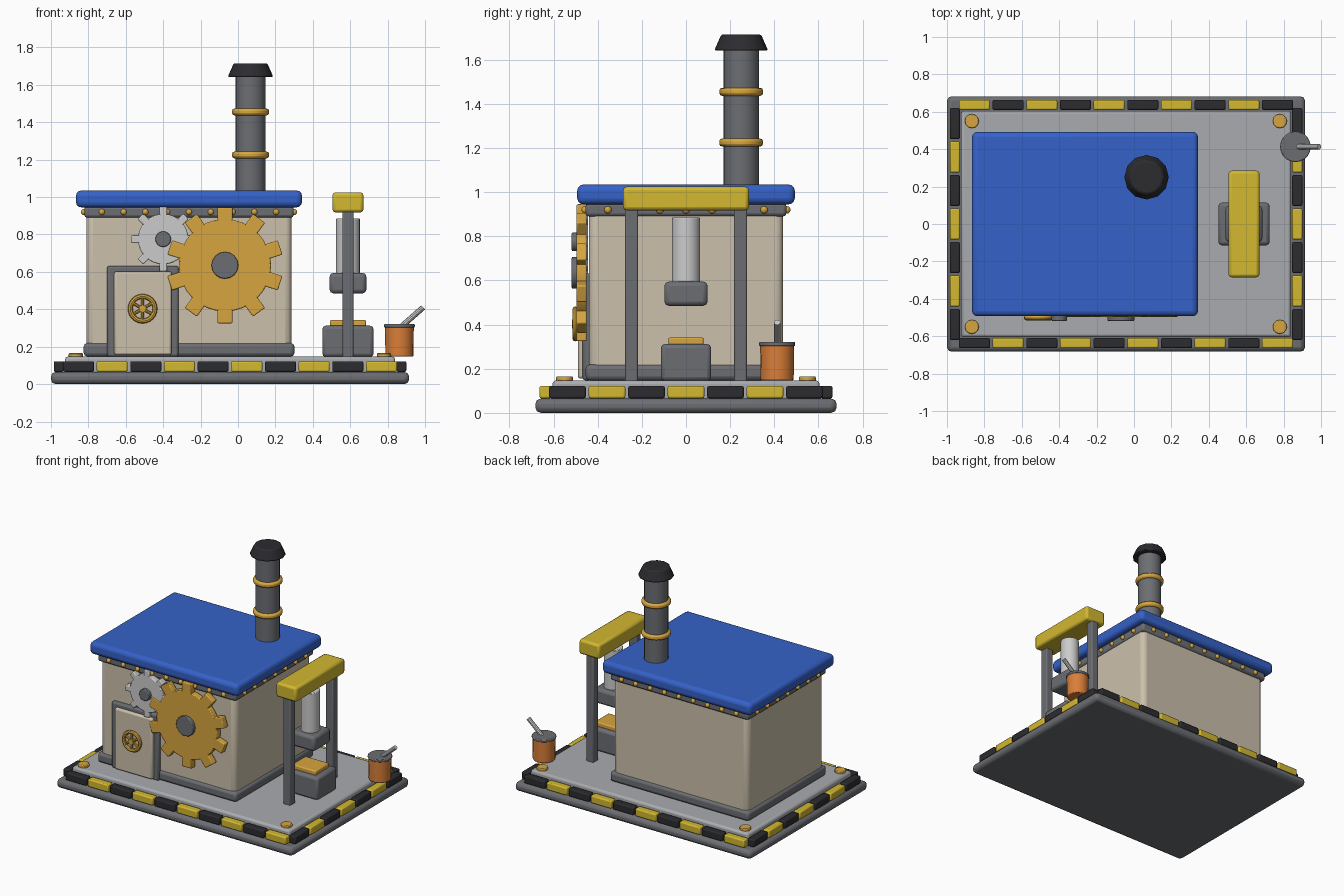
import bpy
from math import pi, cos, sin, radians
from mathutils import Vector

if "Cube" in bpy.data.objects:
    bpy.data.objects.remove(bpy.data.objects["Cube"])


def mat(name, r, g, b):
    m = bpy.data.materials.new(name)
    m.diffuse_color = (r, g, b, 1)
    m.use_nodes = True
    m.node_tree.nodes["Principled BSDF"].inputs["Base Color"].default_value = m.diffuse_color
    return m


STEEL = mat("steel", 0.15, 0.155, 0.17)
PLATE = mat("plate_grey", 0.4, 0.41, 0.43)
SILVER = mat("silver", 0.55, 0.56, 0.58)
BLACK = mat("black", 0.025, 0.025, 0.03)
YELLOW = mat("yellow", 0.65, 0.48, 0.03)
GOLD = mat("brass", 0.68, 0.38, 0.05)
CREAM = mat("cream", 0.60, 0.53, 0.41)
BLUE = mat("blue", 0.035, 0.12, 0.58)
ORANGE = mat("orange", 0.70, 0.21, 0.04)


def finish(o, name, m, bevel=0.0, seg=2):
    o.name = name
    o.data.materials.append(m)
    bpy.ops.object.shade_smooth_by_angle(angle=radians(35))
    if bevel:
        b = o.modifiers.new("bevel", "BEVEL")
        b.width, b.segments, b.limit_method = bevel, seg, "ANGLE"
    return o


def box(name, m, x, y, z, bevel=0.01, rot=(0, 0, 0), seg=2):
    """Box from (min, max) ranges, turned about its own centre."""
    bpy.ops.mesh.primitive_cube_add(size=1)
    o = bpy.context.object
    size = [b - a for a, b in (x, y, z)]
    for v in o.data.vertices:
        v.co = Vector([c * s for c, s in zip(v.co, size)])
    o.location = [(a + b) / 2 for a, b in (x, y, z)]
    o.rotation_euler = rot
    return finish(o, name, m, bevel, seg)


def cyl(name, m, p, q, r1, r2=None, n=20, bevel=0.0):
    """Cylinder or cone between two points."""
    p, q = Vector(p), Vector(q)
    bpy.ops.mesh.primitive_cone_add(vertices=n, radius1=r1, radius2=r1 if r2 is None else r2,
                                    depth=(q - p).length, location=(p + q) / 2,
                                    rotation=(q - p).to_track_quat("Z", "Y").to_euler())
    return finish(bpy.context.object, name, m, bevel)


def ring(name, m, loc, R, r, rot=(0, 0, 0)):
    bpy.ops.mesh.primitive_torus_add(location=loc, rotation=rot, major_radius=R, minor_radius=r,
                                     major_segments=24, minor_segments=8)
    return finish(bpy.context.object, name, m)


def gear(name, m, cx, cz, r, outer, teeth, width, y0, y1, hub):
    cyl(name + "_disc", m, (cx, y1, cz), (cx, y0, cz), r, n=32, bevel=0.006)
    mid, half = (r + outer) / 2 - 0.01, (outer - r) / 2 + 0.01
    for i in range(teeth):
        a = pi / 2 + i * 2 * pi / teeth
        x, z = cx + mid * cos(a), cz + mid * sin(a)
        box(name + "_tooth", m, (x - half, x + half), (y0, y1),
            (z - width / 2, z + width / 2), 0.006, (0, -a, 0))
    cyl(name + "_hub", STEEL, (cx, y1, cz), (cx, -0.518, cz), hub, n=16, bevel=0.005)


# Base slabs and corner bolts
BX = -0.043
box("base_slab", STEEL, (-1.0, 0.915), (-0.683, 0.683), (0, 0.065), 0.025)
box("floor_plate", PLATE, (-0.925, 0.84), (-0.605, 0.605), (0.055, 0.147), 0.015)
for x in (-0.867, 0.78):
    for y in (-0.55, 0.55):
        cyl("corner_bolt", GOLD, (x, y, 0.14), (x, y, 0.165), 0.038, n=12, bevel=0.005)

# Hazard stripe blocks round the edge
for i in range(10):
    x = BX + (i - 4.5) * 0.18
    for s in (-1, 1):
        m = BLACK if (i % 2 == 0) == (s < 0) else YELLOW
        y = s * 0.637
        box("hazard_block", m, (x - 0.083, x + 0.083), (y - 0.027, y + 0.027), (0.066, 0.122), 0.008)
for i in range(7):
    y = (i - 3) * 0.179
    for x in (-0.958, 0.873):
        box("hazard_block_side", YELLOW if i % 2 else BLACK, (x - 0.027, x + 0.027),
            (y - 0.083, y + 0.083), (0.066, 0.122), 0.008)

# House body, trims and roof
HX = -0.262
box("house_walls", CREAM, (-0.81, 0.287), (-0.44, 0.44), (0.145, 0.94), 0.035, seg=3)
box("lower_trim", STEEL, (-0.825, 0.302), (-0.455, 0.455), (0.147, 0.22), 0.02)
box("upper_trim", STEEL, (-0.822, 0.298), (-0.455, 0.455), (0.89, 0.952), 0.015)
box("roof", BLUE, (-0.866, 0.342), (-0.493, 0.493), (0.945, 1.035), 0.028, seg=3)


def rivet(x, y):
    bpy.ops.mesh.primitive_uv_sphere_add(segments=10, ring_count=6, radius=0.017,
                                         location=(x, y, 0.92))
    finish(bpy.context.object, "rivet", GOLD)


for s in (-1, 1):
    for i in range(9):
        rivet(HX + (i - 4) * 0.1165, s * 0.457)
    for i in range(7):
        rivet(HX + s * 0.562, (i - 3) * 0.118)

# Chimney
CX, CY = 0.067, 0.25
cyl("chimney", STEEL, (CX, CY, 1.0), (CX, CY, 1.66), 0.081, n=20)
for z in (1.225, 1.455):
    cyl("chimney_band", GOLD, (CX, CY, z - 0.018), (CX, CY, z + 0.018), 0.099, n=20, bevel=0.012)
cyl("chimney_cap", BLACK, (CX, CY, 1.642), (CX, CY, 1.715), 0.122, 0.09, n=12, bevel=0.008)

# Door with handwheel
box("door_frame", STEEL, (-0.70, -0.318), (-0.468, -0.43), (0.147, 0.632), 0.012)
box("door_panel", CREAM, (-0.662, -0.355), (-0.49, -0.45), (0.155, 0.603), 0.012)
WX, WZ, WY = -0.51, 0.403, -0.502
ring("handwheel_rim", GOLD, (WX, WY, WZ), 0.066, 0.013, (pi / 2, 0, 0))
for i in range(3):
    a = pi / 2 + i * pi / 3
    d = Vector((cos(a), 0, sin(a))) * 0.066
    c = Vector((WX, WY, WZ))
    cyl("handwheel_spoke", GOLD, c - d, c + d, 0.008, n=8)
cyl("handwheel_hub", GOLD, (WX, -0.47, WZ), (WX, -0.517, WZ), 0.02, n=12)

# Gears
gear("big_gear", GOLD, -0.07, 0.635, 0.247, 0.31, 10, 0.08, -0.496, -0.45, 0.072)
gear("small_gear", SILVER, -0.40, 0.775, 0.135, 0.172, 8, 0.042, -0.492, -0.445, 0.042)

# Stamping press
PX = 0.588
for s in (-1, 1):
    y = s * 0.247
    box("press_post", STEEL, (PX - 0.03, PX + 0.03), (y - 0.03, y + 0.03), (0.14, 0.93), 0.008)
box("press_beam", YELLOW, (PX - 0.083, PX + 0.083), (-0.285, 0.285), (0.918, 1.025), 0.016)
cyl("press_piston", SILVER, (PX, 0, 0.57), (PX, 0, 0.885), 0.064, n=20, bevel=0.004)
box("press_ram", STEEL, (PX - 0.098, PX + 0.098), (-0.098, 0.098), (0.485, 0.595), 0.02)
box("press_anvil", STEEL, (PX - 0.137, PX + 0.137), (-0.114, 0.114), (0.145, 0.312), 0.018)
box("work_piece", GOLD, (PX - 0.097, PX + 0.097), (-0.08, 0.08), (0.305, 0.342), 0.008)

# Bucket and stirring rod
UX, UY = 0.863, 0.413
cyl("bucket", ORANGE, (UX, UY, 0.147), (UX, UY, 0.312), 0.075, 0.077, n=20, bevel=0.006)
cyl("bucket_rim", STEEL, (UX, UY, 0.302), (UX, UY, 0.322), 0.082, n=20, bevel=0.006)
cyl("stirring_rod", SILVER, (UX - 0.01, UY, 0.29), (0.99, UY, 0.41), 0.015, n=10)
